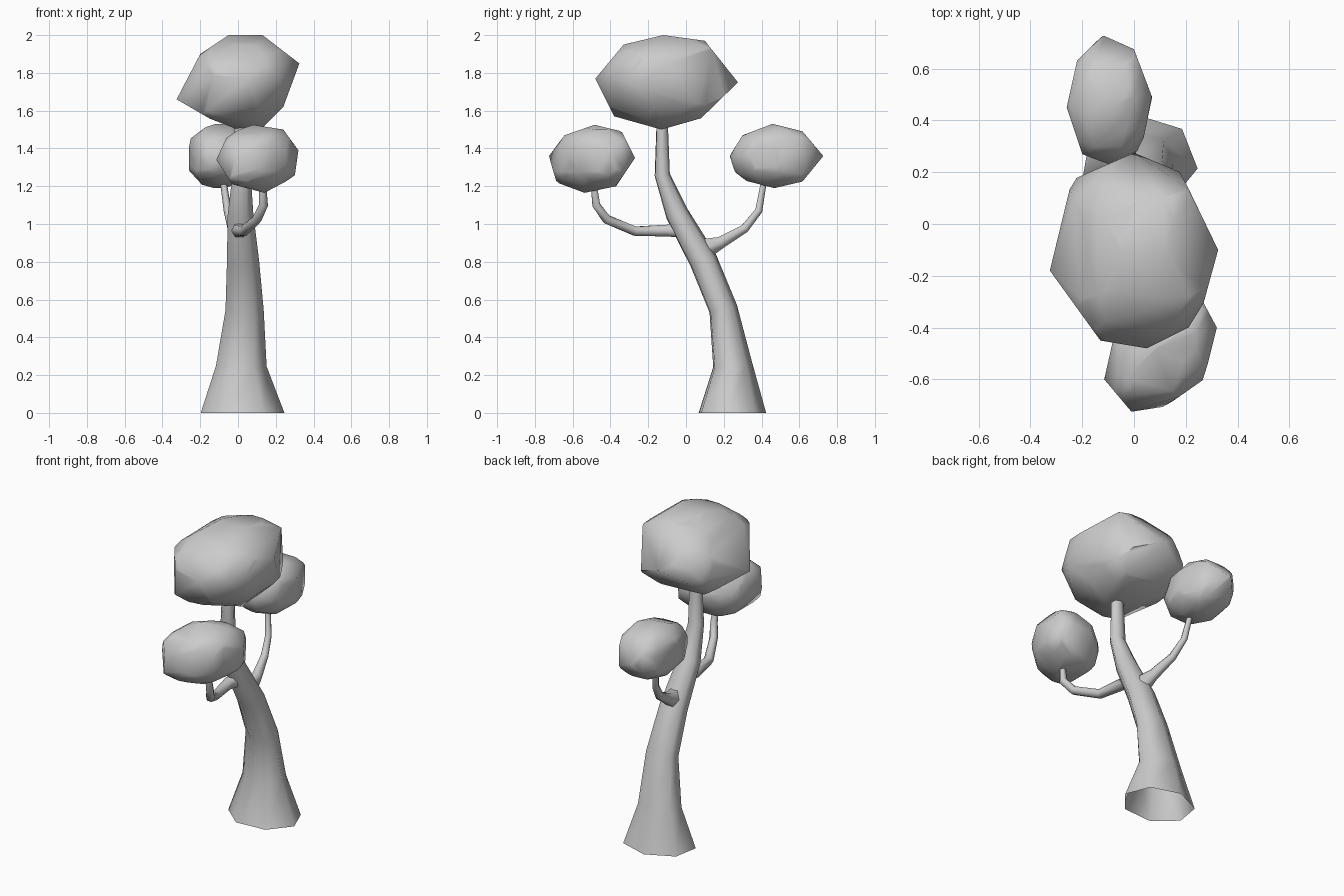
import bpy, bmesh, math
from mathutils import Vector

if "Cube" in bpy.data.objects:
    bpy.data.objects.remove(bpy.data.objects["Cube"])


def finish(bm, name, angle):
    bmesh.ops.recalc_face_normals(bm, faces=bm.faces)
    me = bpy.data.meshes.new(name)
    bm.to_mesh(me)
    bm.free()
    ob = bpy.data.objects.new(name, me)
    bpy.context.collection.objects.link(ob)
    bpy.ops.object.select_all(action='DESELECT')
    ob.select_set(True)
    bpy.context.view_layer.objects.active = ob
    bpy.ops.object.shade_smooth_by_angle(angle=math.radians(angle))
    return ob


def limb(name, path, sides, phase=0.0):
    """Tapered tube; path rows are (x, y, z, radius across, radius in bend plane)."""
    bm = bmesh.new()
    pts = [Vector(p[:3]) for p in path]
    rings = []
    for i, p in enumerate(pts):
        t = (pts[min(i + 1, len(pts) - 1)] - pts[max(i - 1, 0)]).normalized()
        if p.z == 0:
            t = Vector((0, 0, 1))
        u = Vector((1, 0, 0))
        u = (u - t * u.dot(t)).normalized()
        v = t.cross(u)
        ring = []
        for k in range(sides):
            a = 2 * math.pi * k / sides + phase
            ring.append(bm.verts.new(p + u * math.cos(a) * path[i][3] + v * math.sin(a) * path[i][4]))
        rings.append(ring)
    for r, s in zip(rings, rings[1:]):
        for k in range(sides):
            j = (k + 1) % sides
            bm.faces.new((r[k], r[j], s[j], s[k]))
    return finish(bm, name, 70)


def foliage(name, tips, lean_y, lean_z, outlines):
    """Sheared ball fitted to its outermost tips and trimmed by convex outlines.

    outlines: {(axis, axis): outline points}"""
    bm = bmesh.new()
    bmesh.ops.create_icosphere(bm, subdivisions=2, radius=1)
    for v in bm.verts:
        v.co.y += lean_y * v.co.x
        v.co.z += lean_z * v.co.x
    mid = Vector((0, 0, 0))
    for i in range(3):
        lo, hi = min(t[i] for t in tips), max(t[i] for t in tips)
        mid[i] = (lo + hi) / 2
        top = max(v.co[i] for v in bm.verts)
        for v in bm.verts:
            v.co[i] = mid[i] + v.co[i] / top * (hi - lo) / 2 * 1.05
    for (a, b), pts in outlines.items():
        for p, q in zip(pts, pts[1:] + pts[:1]):
            co, no = Vector((0, 0, 0)), Vector((0, 0, 0))
            co[a], co[b] = p
            no[a], no[b] = q[1] - p[1], p[0] - q[0]
            if no[a] * (mid[a] - p[0]) + no[b] * (mid[b] - p[1]) > 0:
                no = -no
            bmesh.ops.bisect_plane(bm, geom=bm.verts[:] + bm.edges[:] + bm.faces[:],
                                   plane_co=co, plane_no=no.normalized(), clear_outer=True)
    # Close the trimmed ball again with its hull, reaching out to the tips
    hull = bmesh.new()
    for v in bm.verts:
        hull.verts.new(v.co)
    bm.free()
    bmesh.ops.remove_doubles(hull, verts=hull.verts, dist=0.02)
    for t in tips:
        hull.verts.new(t)
    bmesh.ops.convex_hull(hull, input=hull.verts)
    bmesh.ops.delete(hull, geom=[v for v in hull.verts if not v.link_faces], context='VERTS')
    return finish(hull, name, 60)


# Flared, bending trunk (open at the ground)
limb("trunk", [
    (0.02, 0.24, 0.00, 0.228, 0.185),
    (0.015, 0.245, 0.25, 0.138, 0.108),
    (0.033, 0.195, 0.55, 0.104, 0.078),
    (0.025, 0.09, 0.805, 0.088, 0.077),
    (0.012, -0.05, 1.055, 0.07, 0.063),
    (0.018, -0.127, 1.26, 0.05, 0.042),
    (0.02, -0.127, 1.56, 0.04, 0.03)], 7, -0.14)

# Side branches
limb("front_branch", [
    (0.02, 0.0, 0.97, 0.045, 0.05),
    (0.0, -0.10, 0.965, 0.036, 0.036),
    (0.03, -0.27, 0.962, 0.03, 0.028),
    (0.10, -0.42, 1.025, 0.027, 0.027),
    (0.135, -0.475, 1.10, 0.024, 0.024),
    (0.13, -0.49, 1.22, 0.018, 0.018)], 6)
limb("back_branch", [
    (0.02, 0.08, 0.86, 0.05, 0.07),
    (0.005, 0.18, 0.90, 0.034, 0.037),
    (-0.03, 0.31, 0.975, 0.025, 0.026),
    (-0.055, 0.385, 1.07, 0.021, 0.022),
    (-0.08, 0.415, 1.24, 0.017, 0.017)], 6)

# Foliage clumps
FRONT, SIDE, TOP = (0, 2), (1, 2), (0, 1)
foliage("crown", [(-.325, -.18, 1.66), (.325, -.1, 1.85), (.05, -.48, 1.77), (0, .275, 1.75),
                  (-.05, -.12, 2), (.13, -.12, 2), (0, -.13, 1.5), (.12, -.13, 1.5)], 0.1, 0.2, {
    FRONT: [(-.325, 1.66), (-.2, 1.9), (-.05, 2), (.13, 2), (.325, 1.85), (.24, 1.62), (.12, 1.5), (-.05, 1.5)],
    SIDE: [(-.48, 1.77), (-.33, 1.95), (-.12, 2), (.1, 1.97), (.275, 1.75), (.08, 1.56), (-.13, 1.5), (-.38, 1.57)],
    TOP: [(0, .275), (-.24, .17), (-.325, -.18), (-.13, -.45), (.05, -.48), (.24, -.41), (.325, -.1), (.18, .2)]})
foliage("front_clump", [(-.115, -.6, 1.34), (.32, -.4, 1.39), (-.01, -.725, 1.36), (.22, -.27, 1.35),
                        (.08, -.484, 1.525), (.14, -.537, 1.165)], 0.35, 0.1, {
    FRONT: [(-.115, 1.34), (-.05, 1.48), (.08, 1.525), (.24, 1.5), (.32, 1.39), (.3, 1.25), (.14, 1.165), (-.03, 1.21)],
    SIDE: [(-.727, 1.36), (-.643, 1.47), (-.484, 1.525), (-.34, 1.49), (-.27, 1.35), (-.37, 1.2), (-.537, 1.165), (-.685, 1.22)],
    TOP: [(-.115, -.6), (-.01, -.725), (.12, -.705), (.27, -.6), (.32, -.4), (.25, -.27), (.05, -.28), (-.07, -.4)]})
foliage("back_clump", [(-.26, .45, 1.32), (.07, .49, 1.36), (-.12, .727, 1.36), (-.1, .232, 1.36),
                       (-.12, .458, 1.53), (-.08, .468, 1.19)], 0.08, 0.0, {
    SIDE: [(.23, 1.36), (.3, 1.47), (.458, 1.53), (.617, 1.49), (.727, 1.36), (.617, 1.225), (.468, 1.19), (.272, 1.24)],
    TOP: [(-.12, .73), (0, .675), (.07, .49), (.02, .25), (-.1, .23), (-.2, .27), (-.26, .45), (-.22, .63)]})
